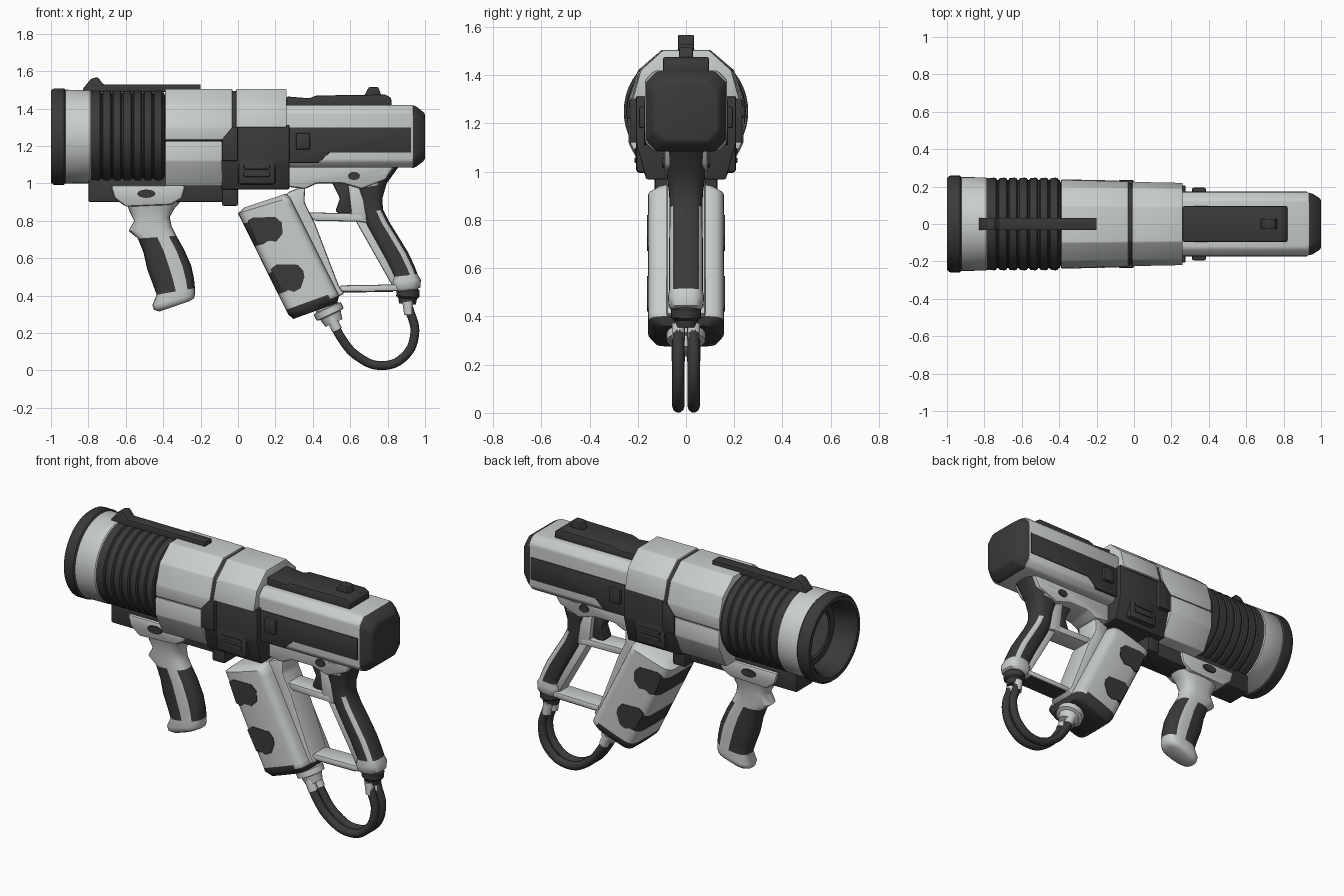
import bpy, bmesh, math
from mathutils import Vector


def material(name, c):
    m = bpy.data.materials.new(name)
    m.diffuse_color = (*c, 1)
    return m


LIGHT = material("light_grey", (0.58, 0.61, 0.60))
DARK = material("charcoal", (0.042, 0.042, 0.043))
LENS = material("lens_grey", (0.17, 0.18, 0.18))


def finish(name, bm, mats, angle=35):
    bmesh.ops.recalc_face_normals(bm, faces=bm.faces)
    me = bpy.data.meshes.new(name)
    bm.to_mesh(me)
    bm.free()
    ob = bpy.data.objects.new(name, me)
    bpy.context.collection.objects.link(ob)
    for m in mats:
        me.materials.append(m)
    bpy.ops.object.select_all(action='DESELECT')
    ob.select_set(True)
    bpy.context.view_layer.objects.active = ob
    bpy.ops.object.shade_smooth_by_angle(angle=math.radians(angle))
    return ob


def skin(rings, bm, mat_fn=None):
    """Bridge closed rings of points and cap both ends."""
    vs = [[bm.verts.new(p) for p in r] for r in rings]
    n = len(vs[0])
    for i in range(len(vs) - 1):
        for j in range(n):
            k = (j + 1) % n
            f = bm.faces.new((vs[i][j], vs[i][k], vs[i + 1][k], vs[i + 1][j]))
            if mat_fn:
                f.material_index = mat_fn(i, math.cos(2 * math.pi * (j + 0.5) / n))
    return bm.faces.new(vs[0]), bm.faces.new(vs[-1])


def bevel_all(bm, width, segs=2):
    bmesh.ops.recalc_face_normals(bm, faces=bm.faces)
    bmesh.ops.bevel(bm, geom=bm.edges[:], offset=width, segments=segs,
                    profile=0.5, affect='EDGES', clamp_overlap=True)


def plate(name, pts, y0, y1, mat, bevel=0.0):
    """Side-view (x, z) outline extruded between two y values."""
    bm = bmesh.new()
    skin([[(x, y, z) for x, z in pts] for y in (y0, y1)], bm)
    if bevel:
        bevel_all(bm, bevel)
    return finish(name, bm, [mat])


def box(name, x0, x1, y0, y1, z0, z1, mat, bevel=0.01):
    return plate(name, [(x0, z0), (x1, z0), (x1, z1), (x0, z1)], y0, y1, mat, bevel)


def hull(name, stations, mat, bevel=0.008):
    """Loft of mirrored half sections [(x, [(y, z)...])]."""
    bm = bmesh.new()
    skin([[(x, y, z) for y, z in h] + [(x, -y, z) for y, z in reversed(h)]
          for x, h in stations], bm)
    if bevel:
        bevel_all(bm, bevel)
    return finish(name, bm, [mat])


def tapered(name, x0, x1, half, mat, bevel=0.006):
    return hull(name, [(x, [(y * (1 - 0.09 * (x + 0.39)), z) for y, z in half])
                       for x in (x0, x1)], mat, bevel)


def lathe(name, prof, mat, loc, direction=(1, 0, 0), sides=48, caps=True):
    """Revolve (along, radius) profile around an axis."""
    q = Vector((1, 0, 0)).rotation_difference(Vector(direction))
    bm = bmesh.new()
    ends = skin([[Vector(loc) + q @ Vector((a, r * math.cos(t), r * math.sin(t)))
                  for t in (2 * math.pi * k / sides for k in range(sides))] for a, r in prof], bm)
    if not caps:
        bmesh.ops.delete(bm, geom=list(ends), context='FACES_ONLY')
    return finish(name, bm, [mat], 40)


def sweep(name, stations, power, mat_fn, cap_dark=False, n=24):
    """Rounded-box sections from (front x, z, back x, z, half width)."""
    def se(v):
        return math.copysign(abs(v) ** (2 / power), v) if abs(v) > 1e-6 else 0.0
    rings = []
    for fx, fz, bx, bz, w in stations:
        ring = []
        for k in range(n):
            t = 2 * math.pi * k / n
            u, v = se(math.cos(t)), se(math.sin(t))
            ring.append(((fx + bx) / 2 + u * (bx - fx) / 2, v * w,
                         (fz + bz) / 2 + u * (bz - fz) / 2))
        rings.append(ring)
    bm = bmesh.new()
    caps = skin(rings, bm, mat_fn)
    caps[1].material_index = int(cap_dark)
    return finish(name, bm, [LIGHT, DARK], 50)


CZ = 1.25
# barrel: muzzle ring, lens, collar, ribbed sleeve
lathe("muzzle_ring", [(-0.8, 0.18), (-0.92, 0.235), (-0.922, 0.25), (-0.93, 0.258), (-0.985, 0.258),
                      (-1, 0.246), (-1, 0.222), (-0.985, 0.205), (-0.87, 0.185), (-0.865, 0.15),
                      (-0.84, 0.14)], DARK, (0, 0, CZ))
lathe("muzzle_lens", [(-0.87, 0.12), (-0.865, 0.135), (-0.835, 0.135)], LENS, (0, 0, CZ))
lathe("collar", [(-0.925, 0.247), (-0.92, 0.251), (-0.79, 0.249), (-0.775, 0.235)],
      LIGHT, (0, 0, CZ), caps=False)
ribs = [(-0.79, 0.2), (-0.785, 0.246)]
for i in range(7):
    x = -0.78 + i * 0.055
    ribs += [(x + 0.004, 0.244), (x + 0.03, 0.248), (x + 0.042, 0.245), (x + 0.048, 0.235), (x + 0.054, 0.236)]
lathe("ribbed_sleeve", ribs + [(-0.385, 0.2)], DARK, (0, 0, CZ))

# faceted main body: upper shells, lower front shell, core in the seam, recessed housing
UPPER = [(0.1, 1.505), (0.2, 1.42), (0.235, 1.3)]
tapered("body_front_upper", -0.39, -0.03, UPPER + [(0.236, 1.232)], LIGHT)
tapered("body_front_lower", -0.39, -0.085, [(0.238, 1.226), (0.239, 1.12), (0.17, 0.985)], LIGHT)
tapered("body_rear", -0.01, 0.26, UPPER, LIGHT)
tapered("body_core", -0.38, 0.25, [(y * 0.96, CZ + (z - CZ) * 0.96) for y, z in UPPER], DARK)
tapered("body_side_seam", -0.388, -0.09, [(0.23, 1.25), (0.23, 1.2)], DARK, 0)
hull("mid_housing", [(x, [(0.207, 1.312), (0.207, 1.12), (0.165, 0.968)]) for x in (-0.09, 0.275)],
     DARK, 0.006)
for s, side in ((-1, "left"), (1, "right")):
    plate(side + "_housing_cheek", [(-0.085, 1.235), (-0.03, 1.3), (0.0, 1.3), (0.0, 1.12), (-0.085, 1.12)],
          s * 0.15, s * 0.234, DARK, 0.006)
box("housing_leg", -0.085, 0.0, -0.13, 0.13, 0.88, 1.02, DARK)

# top rail and under rail
plate("top_rail", [(-0.83, 1.49), (-0.83, 1.505), (-0.785, 1.56), (-0.75, 1.568), (-0.72, 1.53),
                   (-0.2, 1.53), (-0.2, 1.49)], -0.033, 0.033, DARK, 0.004)
box("under_rail", -0.8, -0.06, -0.08, 0.08, 0.9, 1.05, DARK)

# rear receiver, end cap, top cover
hull("receiver", [(x, [(0.13, 1.42), (0.17, 1.38), (0.17, 1.12), (0.135, 1.085)])
                  for x in (0.2, 0.94)], LIGHT, 0.012)
hull("end_cap", [(x, [(w - 0.045, CZ + h), (w, CZ + h - 0.045), (w, CZ - h + 0.045), (w - 0.045, CZ - h)])
                 for x, w, h in ((0.92, 0.167, 0.168), (0.945, 0.167, 0.167), (1.0, 0.135, 0.125))],
     DARK, 0.016)
plate("top_cover", [(0.26, 1.4), (0.26, 1.465), (0.38, 1.455), (0.42, 1.47), (0.79, 1.475), (0.82, 1.455),
                    (0.82, 1.4)], -0.095, 0.095, DARK, 0.008)
plate("rear_sight", [(0.67, 1.46), (0.70, 1.515), (0.75, 1.515), (0.77, 1.46)], -0.028, 0.028, DARK, 0.006)

# lower frame and trigger guard
W = 0.062
plate("lower_frame", [(0.24, 1.14), (0.24, 0.985), (0.36, 0.97), (0.42, 1.0), (0.56, 1.0), (0.66, 0.97),
                      (0.79, 1.02), (0.84, 1.1), (0.84, 1.14)], -0.092, 0.092, LIGHT, 0.015)
plate("frame_front_bar", [(0.26, 0.95), (0.36, 0.99), (0.355, 0.9), (0.41, 0.79), (0.54, 0.45),
                          (0.57, 0.41), (0.5, 0.38), (0.28, 0.83)], -0.08, 0.08, LIGHT, 0.012)
plate("trigger_guard", [(0.36, 0.845), (0.41, 0.8), (0.69, 0.795), (0.66, 0.84)], -W, W, LIGHT, 0.01)
plate("trigger_post", [(0.585, 1.01), (0.67, 1.01), (0.69, 0.79), (0.61, 0.8)], -W, W, LIGHT, 0.01)
plate("trigger", [(0.5, 1.01), (0.6, 1.01), (0.62, 0.85), (0.56, 0.83), (0.52, 0.85), (0.545, 0.92)],
      -0.035, 0.035, DARK, 0.01)
plate("frame_bottom_bar", [(0.51, 0.42), (0.55, 0.455), (0.86, 0.46), (0.86, 0.425)], -W, W, LIGHT, 0.01)
plate("frame_bottom_strip", [(0.53, 0.416), (0.53, 0.424), (0.83, 0.429), (0.83, 0.42)], -0.055, 0.055, DARK)
plate("frame_grip_bar", [(0.62, 0.815), (0.69, 0.8), (0.87, 0.47), (0.825, 0.452)], -0.045, 0.045, LIGHT, 0.01)

# grips: dark front and back pads, light strip between
sweep("rear_grip", [(0.57, 1.04, 0.86, 1.09, 0.095), (0.63, 0.97, 0.795, 1.0, 0.08),
                    (0.65, 0.9, 0.772, 0.92, 0.07), (0.66, 0.84, 0.775, 0.86, 0.068),
                    (0.685, 0.77, 0.805, 0.8, 0.068), (0.73, 0.69, 0.855, 0.72, 0.07),
                    (0.78, 0.6, 0.91, 0.63, 0.07), (0.815, 0.53, 0.945, 0.555, 0.07),
                    (0.83, 0.5, 0.96, 0.515, 0.07), (0.82, 0.475, 0.978, 0.485, 0.075),
                    (0.825, 0.435, 0.975, 0.445, 0.072), (0.85, 0.42, 0.95, 0.43, 0.06)], 2.8,
      lambda i, c: int(i in (1, 2) or (2 < i < 8 and (c < 0.3 or c > 0.7)) or (i == 0 and c > 0.3)))
sweep("front_grip", [(-0.6, 0.91, -0.3, 0.91, 0.09), (-0.58, 0.85, -0.34, 0.865, 0.075),
                     (-0.555, 0.8, -0.365, 0.82, 0.068), (-0.585, 0.745, -0.355, 0.77, 0.066),
                     (-0.535, 0.705, -0.33, 0.72, 0.066), (-0.505, 0.63, -0.29, 0.65, 0.068),
                     (-0.485, 0.54, -0.25, 0.56, 0.07), (-0.455, 0.46, -0.235, 0.49, 0.068),
                     (-0.435, 0.405, -0.23, 0.44, 0.068), (-0.458, 0.35, -0.23, 0.405, 0.072),
                     (-0.45, 0.325, -0.235, 0.385, 0.068), (-0.42, 0.315, -0.26, 0.37, 0.05)], 2.8,
      lambda i, c: int(3 < i < 8 and (c < 0.1 or c > 0.5)))
plate("front_grip_mount", [(-0.68, 0.99), (-0.28, 0.99), (-0.3, 0.92), (-0.36, 0.885), (-0.6, 0.875),
                           (-0.66, 0.92)], -0.095, 0.095, LIGHT, 0.015)

# slanted magazine with dark bands round its front and a dark base
mag = [(0.035, 0.872, 0.255, 0.945, 0.12)]
for t in (0.0, 0.06, 0.1, 0.32, 0.38, 0.54, 0.58, 0.78, 0.86, 0.93, 0.97):
    mag.append((0.275 * t, 0.84 - 0.555 * t, 0.28 + 0.27 * t, 0.925 - 0.54 * t, 0.158))
mag.append((0.295, 0.275, 0.53, 0.36, 0.13))
sweep("magazine", mag, 6,
      lambda i, c: int((i in (3, 7) and c < -0.2) or i == 11 or (i == 10 and c < 0.2)), True)
PADS = (("upper", [(0.052, 0.8), (0.08, 0.818), (0.2, 0.82), (0.235, 0.79), (0.238, 0.73), (0.205, 0.69),
                   (0.16, 0.692), (0.13, 0.672), (0.1, 0.682)]),
        ("lower", [(0.175, 0.54), (0.205, 0.567), (0.32, 0.565), (0.348, 0.535), (0.355, 0.5), (0.335, 0.44),
                   (0.3, 0.42), (0.26, 0.432), (0.235, 0.428)]))

# details on both sides
for s, side in ((-1, "left"), (1, "right")):
    for label, pts in PADS:
        plate(side + "_magazine_pad_" + label, pts, s * 0.153, s * 0.161, DARK)
    plate(side + "_receiver_panel", [(0.27, 1.3), (0.925, 1.3), (0.925, 1.165), (0.49, 1.165),
                                     (0.43, 1.11), (0.27, 1.11)], s * 0.15, s * 0.175, DARK, 0.003)
    box(side + "_receiver_button", 0.31, 0.385, s * 0.15, s * 0.195, 1.18, 1.27, DARK)
    box(side + "_housing_vent", 0.0, 0.2, s * 0.12, s * 0.207, 0.995, 1.15, DARK, 0.014)
    for z in (1.035, 1.075):
        box(side + "_vent_slat", 0.03, 0.17, s * 0.15, s * 0.214, z, z + 0.024, DARK, 0.006)
    for label, x, z, y, w in (("frame_button", 0.62, 1.04, 0.1, 0.032),
                              ("mount_button", -0.49, 0.945, 0.104, 0.048)):
        plate(side + "_" + label, [(x + w * math.cos(a), z + 0.022 * math.sin(a))
                                   for a in (math.pi * k / 8 for k in range(16))],
              s * 0.05, s * y, DARK)

# hose connectors
lathe("grip_connector", [(0, 0.05), (0.01, 0.062), (0.045, 0.062), (0.055, 0.05), (0.085, 0.045)],
      DARK, (0.91, 0, 0.44), (-0.05, 0, -1), 24)
lathe("magazine_connector", [(0, 0.06), (0.06, 0.062), (0.065, 0.08), (0.1, 0.08), (0.105, 0.06),
                             (0.15, 0.05)], LIGHT, (0.45, 0, 0.39), (0.42, 0, -0.9), 24)

# twin hoses with light ferrules
for s, side in ((-1, "left"), (1, "right")):
    y = s * 0.032
    lathe(side + "_grip_ferrule", [(0, 0.027), (0.07, 0.027)], LIGHT, (0.905, y, 0.37), (0.15, 0, -1), 16)
    lathe(side + "_magazine_ferrule", [(0, 0.028), (0.07, 0.028)], LIGHT, (0.5, y, 0.28), (0.42, 0, -0.9), 16)
    cu = bpy.data.curves.new(side + "_hose", 'CURVE')
    cu.dimensions, cu.bevel_depth, cu.bevel_resolution, cu.resolution_u = '3D', 0.025, 3, 10
    path = [(0.505, 0.27), (0.545, 0.185), (0.64, 0.075), (0.77, 0.026), (0.89, 0.075), (0.945, 0.2), (0.912, 0.34)]
    sp = cu.splines.new('BEZIER')
    sp.bezier_points.add(len(path) - 1)
    for p, (x, z) in zip(sp.bezier_points, path):
        p.co = (x, y, z)
        p.handle_left_type = p.handle_right_type = 'AUTO'
    cu.use_fill_caps = True
    cu.materials.append(DARK)
    ob = bpy.data.objects.new(side + "_hose", cu)
    bpy.context.collection.objects.link(ob)
    bpy.ops.object.select_all(action='DESELECT')
    ob.select_set(True)
    bpy.context.view_layer.objects.active = ob
    bpy.ops.object.convert(target='MESH')
    bpy.ops.object.shade_smooth_by_angle(angle=math.radians(40))
